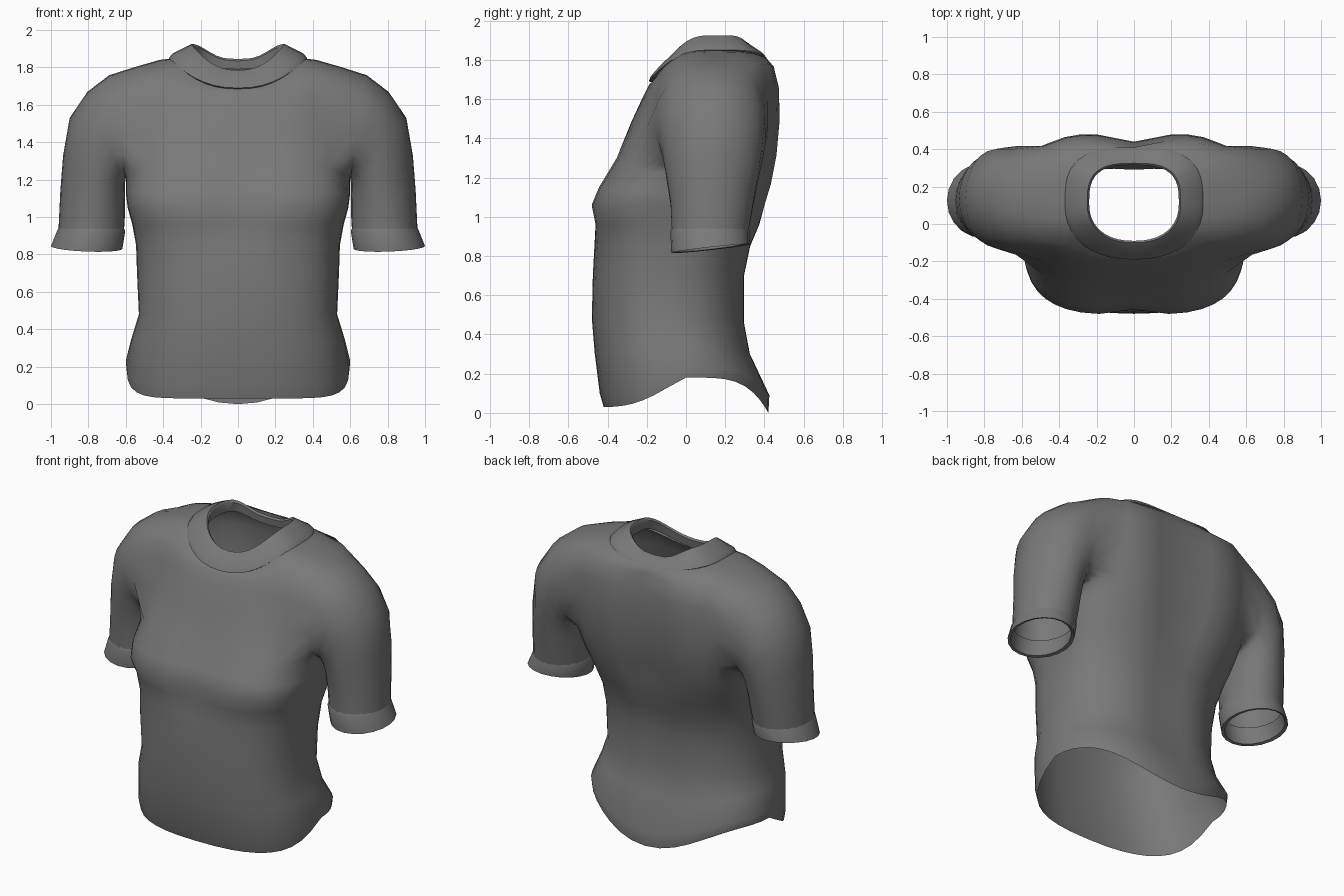
import bpy, bmesh, math

if "Cube" in bpy.data.objects:
    bpy.data.objects.remove(bpy.data.objects["Cube"])

N = 40          # vertices around the body
M = 5           # armhole half width in columns
ROW0, ROW1 = 9, 12   # armhole rows

mat = bpy.data.materials.new("grey cloth")
mat.diffuse_color = (0.19, 0.19, 0.19, 1)
mat.use_nodes = True
mat.node_tree.nodes["Principled BSDF"].inputs["Base Color"].default_value = mat.diffuse_color


def sp(v, e):
    return math.copysign(abs(v) ** e, v)


def ring_point(r, i, nf, nb):
    """Rounded-box ring whose height differs at front, side and back."""
    w, yf, yb, zf, zs, zb, kf, kb = r
    a = 2 * math.pi * i / N
    c, s = math.cos(a), math.sin(a)
    if abs(c) < 1e-6:
        c = 0.0
    if abs(s) < 1e-6:
        s = 0.0
    n, zend, k = (nf, zf, kf) if s < 0 else (nb, zb, kb)
    x = w * sp(c, 2 / n)
    y = (yf + yb) / 2 + (yb - yf) / 2 * sp(s, 2 / n)
    t = abs(s) ** k if k > 0 else 1 - max(0, 1 - abs(s)) ** -k
    return [x, y, zs + (zend - zs) * t]


def bridge(bm, rings, skip=lambda row, i: False):
    for row, (a, b) in enumerate(zip(rings, rings[1:])):
        n = len(a)
        for i in range(n):
            if not skip(row, i):
                j = (i + 1) % n
                bm.faces.new((a[i], a[j], b[j], b[i]))


def finish(bm, name, angle):
    bmesh.ops.recalc_face_normals(bm, faces=bm.faces[:])
    me = bpy.data.meshes.new(name)
    bm.to_mesh(me)
    bm.free()
    me.materials.append(mat)
    ob = bpy.data.objects.new(name, me)
    bpy.context.collection.objects.link(ob)
    bpy.ops.object.select_all(action='DESELECT')
    ob.select_set(True)
    bpy.context.view_layer.objects.active = ob
    bpy.ops.object.shade_smooth_by_angle(angle=math.radians(angle))
    return ob


def sleeve_point(r, t, side, tilt=0.0):
    """Oval between an inner and an outer point in the xz plane."""
    px, pz, qx, qz, yf, yb = r
    c, s = math.cos(t), math.sin(t)
    return (side * ((px + qx) / 2 + (qx - px) / 2 * c),
            (yf + yb) / 2 + (yb - yf) / 2 * s,
            (pz + qz) / 2 + (qz - pz) / 2 * c + tilt * s)


# Body: half width, y front, y back, z front, z side, z back, height curves
BODY = [
    (.595, -.42, .42, .03, .18, .00, -2.5, 4),
    (.60, -.44, .425, .10, .23, .09, -2.5, 4),
    (.57, -.465, .345, .30, .35, .30, 2, 2),
    (.53, -.48, .315, .48, .48, .46, 2, 2),
    (.54, -.475, .315, .70, .70, .70, 2, 2),
    (.545, -.467, .345, .85, .85, .85, 2, 2),
    (.565, -.47, .39, .96, .96, .96, 2, 2),
    (.59, -.487, .42, 1.06, 1.05, 1.06, 2, 2),
    (.60, -.45, .45, 1.15, 1.13, 1.17, 2, 2),
    (.60, -.36, .475, 1.30, 1.22, 1.32, 2, 2),
    (.60, -.28, .49, 1.48, 1.43, 1.50, 2, 2),
    (.58, -.22, .485, 1.61, 1.65, 1.66, 2, 2),
    (.56, -.19, .46, 1.67, 1.80, 1.76, 2, 3),
    (.42, -.175, .41, 1.685, 1.84, 1.81, 2, 3),
    (.34, -.15, .36, 1.70, 1.85, 1.83, 2, 3),
]
# Squareness of the front and back of each body ring
FRONT = [2.5, 2.5, 2.5, 2.5, 2.6, 2.7, 2.9, 3.2, 3.2, 3.1] + [2.9] * 5
BACK = [2.1, 2.15, 2.2, 2.3, 2.3, 2.4, 2.5, 2.7, 2.9, 3.2, 3.3, 3.3, 3.1, 2.8, 2.7]
# Sleeve: inner x, inner z, outer x, outer z, y front, y back
SLEEVE = [
    (.60, 1.20, .69, 1.765, -.172, .425),
    (.605, 1.17, .805, 1.67, -.145, .415),
    (.605, 1.13, .90, 1.53, -.12, .395),
    (.605, 1.07, .935, 1.33, -.10, .37),
    (.605, 1.00, .95, 1.14, -.08, .345),
    (.61, .92, .96, .93, -.073, .32),
]
CUFF = [
    (.61, .94, .96, .94, -.073, .32),
    (.603, .925, .968, .925, -.08, .325),
    (.618, .83, 1.0, .845, -.075, .325),
    (.64, .834, .98, .85, -.06, .31),
    (.625, .93, .95, .93, -.065, .31),
]

# Shirt body with armholes left open
bm = bmesh.new()
rings = []
for r, nf, nb in zip(BODY, FRONT, BACK):
    vs = []
    for i in range(N):
        p = ring_point(r, i, nf, nb)
        if i < N / 2 and .25 < p[2] < 1.8:     # groove down the spine
            p[1] -= (.025 if p[2] < 1 else .05) * math.exp(-(p[0] / .15) ** 2)
        elif i > N / 2 and .9 < p[2] < 1.4:    # dip between the chest sides
            p[1] += .03 * math.exp(-(p[0] / .12) ** 2)
        vs.append(bm.verts.new(p))
    rings.append(vs)


def in_armhole(row, i):
    right = i < M or i >= N - M
    left = N // 2 - M <= i < N // 2 + M
    return ROW0 <= row < ROW1 and (right or left)


bridge(bm, rings, in_armhole)

# Sleeves grow out of the armhole edges
for side in (1, -1):
    def col(j):
        return j % N if side > 0 else (N // 2 - j) % N
    span = range(-M, M + 1)
    loop = [rings[ROW1][col(j)] for j in span]
    loop += [rings[k][col(M)] for k in range(ROW1 - 1, ROW0, -1)]
    loop += [rings[ROW0][col(j)] for j in reversed(span)]
    loop += [rings[k][col(-M)] for k in range(ROW0 + 1, ROW1)]
    arm = [loop]
    for k, r in enumerate(SLEEVE):
        vs = []
        for m, v in enumerate(loop):
            even = (m - M) * 2 * math.pi / len(loop)
            geo = math.atan2((v.co.y - .11) / .30, (v.co.z - 1.5) / .28)
            d = (even - geo + math.pi) % (2 * math.pi) - math.pi
            vs.append(bm.verts.new(sleeve_point(r, geo + d * min(1, (k + 1) / 4), side)))
        arm.append(vs)
    bridge(bm, arm)
bmesh.ops.delete(bm, geom=[v for v in bm.verts if not v.link_faces], context='VERTS')
# Soften the seam around the armholes
seam = [v for v in bm.verts if .42 < abs(v.co.x) < .72 and v.co.z > 1.2]
bmesh.ops.smooth_vert(bm, verts=seam, factor=.3, use_axis_x=True, use_axis_y=True, use_axis_z=True)
finish(bm, "shirt_body", 80)

# Folded cuffs
for side, name in ((1, "cuff_left"), (-1, "cuff_right")):
    bm = bmesh.new()
    tilts = (0, 0, .022, .022, 0)
    bridge(bm, [[bm.verts.new(sleeve_point(r, 2 * math.pi * m / 20, side, tl))
                 for m in range(20)] for r, tl in zip(CUFF, tilts)])
    finish(bm, name, 50)

# Collar band
COLLAR = [
    (.345, -.16, .37, 1.68, 1.825, 1.80, 2, 4),
    (.37, -.19, .41, 1.69, 1.85, 1.81, 2, 4),
    (.35, -.18, .395, 1.715, 1.875, 1.83, 2, 4),
    (.25, -.10, .325, 1.785, 1.925, 1.845, 2, 5),
    (.24, -.09, .315, 1.775, 1.91, 1.835, 2, 5),
    (.25, -.10, .32, 1.72, 1.85, 1.79, 2, 5),
]
bm = bmesh.new()
bridge(bm, [[bm.verts.new(ring_point(r, i, 2.3, 3)) for i in range(N)] for r in COLLAR])
finish(bm, "collar", 45)
